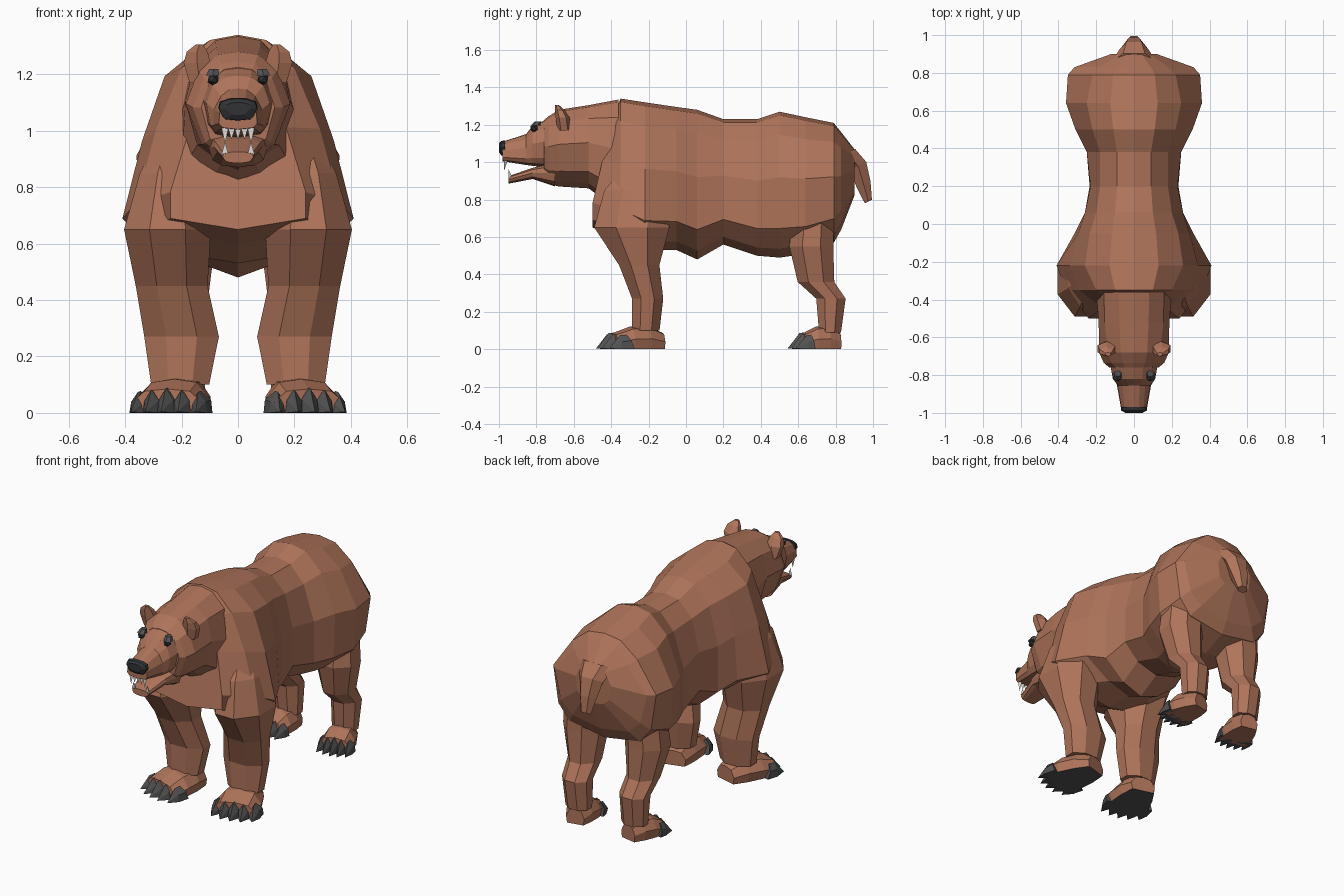
import bpy, bmesh, math
from mathutils import Vector


def material(name, rgb):
    m = bpy.data.materials.new(name)
    m.diffuse_color = (*rgb, 1)
    return m


FUR = material("brown fur", (0.43, 0.175, 0.103))
CLAW = material("claw grey", (0.085, 0.085, 0.085))
DARK = material("nose black", (0.03, 0.032, 0.035))
TOOTH = material("tooth ivory", (0.75, 0.74, 0.7))


def finish(name, bm, *mats):
    bmesh.ops.recalc_face_normals(bm, faces=bm.faces)
    me = bpy.data.meshes.new(name)
    bm.to_mesh(me)
    bm.free()
    for m in mats:
        me.materials.append(m)
    ob = bpy.data.objects.new(name, me)
    bpy.context.collection.objects.link(ob)
    return ob


def loft(name, rings, *mats, sole=False):
    """Skin closed rings of points; optionally give downward faces the second colour."""
    bm = bmesh.new()
    vs = [[bm.verts.new(p) for p in r] for r in rings]
    n = len(rings[0])
    for a, b in zip(vs, vs[1:]):
        for i in range(n):
            j = (i + 1) % n
            bm.faces.new((a[i], a[j], b[j], b[i]))
    bm.faces.new(vs[0])
    bm.faces.new(vs[-1])
    bmesh.ops.recalc_face_normals(bm, faces=bm.faces)
    if sole:
        for f in bm.faces:
            f.material_index = int(f.normal.z < -0.9)
    return finish(name, bm, *mats)


def section(y, zt, zb, wt, wm, wl, wb, lean=0):
    """Symmetric upright cross-section: top, bottom, and half widths going down."""
    h = zt - zb
    half = [(0, zt), (wt * 0.5, zt - h * 0.025), (wt, zt - h * 0.16), (wm, zt - h * 0.45),
            (wl, zt - h * 0.8), (wb, zb + h * 0.06), (0, zb)]
    pts = half + [(-x, z) for x, z in half[-2:0:-1]]
    return [Vector((x, y + lean * max(0, z - 0.82), z)) for x, z in pts]


def oval(z, cx, cy, rx, ry, s=1, n=8):
    ring = []
    for i in range(n):
        a = 2 * math.pi * (i + 0.5) / n
        ring.append(Vector((s * (cx + rx * 1.06 * math.cos(a)), cy + ry * 1.06 * math.sin(a), z)))
    return ring


# Torso with heavy shoulders, narrow waist and wide hips
loft("torso", [section(*r) for r in [
    (-0.50, 1.31, 0.65, 0.14, 0.17, 0.24, 0.24, 0.28),
    (-0.35, 1.34, 0.60, 0.20, 0.29, 0.36, 0.30),
    (-0.22, 1.32, 0.53, 0.26, 0.34, 0.41, 0.28),
    (-0.05, 1.295, 0.53, 0.235, 0.295, 0.315, 0.15),
    (0.06, 1.28, 0.48, 0.20, 0.26, 0.26, 0.13),
    (0.20, 1.23, 0.56, 0.18, 0.23, 0.235, 0.14),
    (0.38, 1.23, 0.50, 0.18, 0.25, 0.25, 0.14),
    (0.50, 1.27, 0.49, 0.22, 0.31, 0.30, 0.18),
    (0.64, 1.24, 0.51, 0.25, 0.36, 0.34, 0.24),
    (0.79, 1.21, 0.57, 0.22, 0.35, 0.315, 0.24),
    (0.83, 1.16, 0.64, 0.18, 0.315, 0.27, 0.19),
    (0.90, 1.07, 0.82, 0.08, 0.12, 0.11, 0.07)]], FUR)

# Neck and skull, ending in a cheek ruff
loft("neck_and_skull", [section(*r) for r in [
    (-0.36, 1.335, 0.74, 0.16, 0.20, 0.20, 0.12),
    (-0.52, 1.305, 0.86, 0.155, 0.187, 0.145, 0.06),
    (-0.68, 1.28, 0.87, 0.14, 0.185, 0.13, 0.05),
    (-0.735, 1.245, 0.885, 0.12, 0.16, 0.115, 0.05),
    (-0.76, 1.225, 0.91, 0.10, 0.13, 0.10, 0.05)]], FUR)

# Muzzle, open lower jaw and nose
loft("upper_muzzle", [section(*r) for r in [
    (-0.72, 1.24, 0.97, 0.10, 0.13, 0.11, 0.08),
    (-0.82, 1.195, 0.98, 0.09, 0.112, 0.10, 0.08),
    (-0.855, 1.15, 0.985, 0.06, 0.085, 0.09, 0.075),
    (-0.98, 1.11, 1.005, 0.05, 0.065, 0.068, 0.055)]], FUR)
loft("lower_jaw", [section(*r) for r in [
    (-0.70, 1.0, 0.87, 0.10, 0.105, 0.09, 0.06),
    (-0.82, 0.97, 0.91, 0.08, 0.085, 0.075, 0.05),
    (-0.95, 0.925, 0.885, 0.05, 0.055, 0.045, 0.03)]], FUR)
loft("nose", [section(*r) for r in [
    (-0.968, 1.117, 1.035, 0.064, 0.07, 0.056, 0.045),
    (-0.988, 1.113, 1.037, 0.06, 0.068, 0.054, 0.045),
    (-1.0, 1.10, 1.055, 0.04, 0.045, 0.03, 0.02)]], DARK)

# Short hanging tail
loft("tail", [[Vector((w * math.cos(a), y + d * math.sin(a), z + d * 0.5 * math.sin(a)))
               for a in [2 * math.pi * i / 6 for i in range(6)]]
              for y, z, w, d in [(0.86, 1.05, 0.115, 0.05), (0.92, 0.98, 0.08, 0.05),
                                 (0.95, 0.88, 0.055, 0.042), (0.975, 0.79, 0.035, 0.022)]], FUR)


def tooth(name, x, y, z, length, r):
    """Small three-sided spike; a negative length points down."""
    bm = bmesh.new()
    b = [bm.verts.new((x + dx * r, y + dy * r, z)) for dx, dy in ((-1, -0.6), (1, -0.6), (0, 1))]
    t = bm.verts.new((x, y - 0.6 * r, z + length))
    bm.faces.new(b)
    for i in range(3):
        bm.faces.new((b[i], b[(i + 1) % 3], t))
    finish(name, bm, TOOTH)


for i in range(5):
    tooth("upper_tooth", -0.046 + 0.023 * i, -0.965, 1.01, -0.055 if i in (0, 4) else -0.042, 0.0125)


def paw(name, x, y, turn, s, scale, width, dark_sole, reach):
    """Foot turned outward, with a fan of five ridged claws."""
    c, k = math.cos(turn), math.sin(turn)

    def place(u, w, z):
        return Vector((s * (x + u * k + w * c), y - u * c + w * k, z))

    rings = []
    for u, w, h in [(0, 0.55, 0.09), (0.08, 0.8, 0.125), (0.17, 0.95, 0.12), (0.26, 0.95, 0.085)]:
        w *= width
        rings.append([place(u * scale, a * w, b * h) for a, b in
                      [(-0.9, 0), (-1, 0.45), (-0.65, 0.9), (0, 1), (0.65, 0.9), (1, 0.45), (0.9, 0)]])
    loft(name, rings, FUR, CLAW, sole=dark_sole)
    bm = bmesh.new()
    for i in range(5):
        t = (i - 2) / 2
        w, r, u = t * width * 0.82, width * 0.24, (0.265 - 0.03 * t * t) * scale
        h = 0.09 - 0.012 * abs(t)
        back = [place(u - reach, w - r, 0), place(u - reach * 0.7, w - r, h * 0.6),
                place(u - reach * 0.4, w, h), place(u - reach * 0.7, w + r, h * 0.6),
                place(u - reach, w + r, 0)]
        front = [place(u + 0.01, w - r, 0), place(u + 0.01, w - r * 0.8, h * 0.5),
                 place(u + 0.015, w, h * 0.95), place(u + 0.01, w + r * 0.8, h * 0.5),
                 place(u + 0.01, w + r, 0)]
        b = [bm.verts.new(p) for p in back]
        f = [bm.verts.new(p) for p in front]
        tip = bm.verts.new(place(u + 0.075, w * 1.08, 0.004))
        bm.faces.new(b)
        for j in range(5):
            m = (j + 1) % 5
            bm.faces.new((b[j], b[m], f[m], f[j]))
            bm.faces.new((f[j], f[m], tip))
    finish(name + "_claws", bm, CLAW)


for side, s in (("left", -1), ("right", 1)):
    # Legs, widening into shoulder and thigh
    loft(side + "_front_leg", [oval(*r, s) for r in [
        (1.0, 0.22, -0.23, 0.05, 0.08), (0.85, 0.24, -0.27, 0.11, 0.17),
        (0.65, 0.25, -0.29, 0.157, 0.205), (0.45, 0.235, -0.25, 0.13, 0.11),
        (0.27, 0.20, -0.205, 0.135, 0.085), (0.10, 0.205, -0.215, 0.105, 0.075)]], FUR)
    loft(side + "_rear_leg", [oval(*r, s) for r in [
        (0.85, 0.19, 0.69, 0.12, 0.10), (0.55, 0.21, 0.67, 0.125, 0.12),
        (0.36, 0.20, 0.695, 0.09, 0.10), (0.27, 0.195, 0.775, 0.085, 0.08),
        (0.09, 0.19, 0.77, 0.075, 0.06)]], FUR)
    paw(side + "_front_paw", 0.178, -0.13, 0.27, s, 1.06, 0.135, True, 0.06)
    paw(side + "_rear_paw", 0.18, 0.82, 0.2, s, 0.77, 0.10, False, 0.03)

    # Ear: flattened leaf leaning outward
    loft(side + "_ear", [oval(*r, s, 6) for r in [
        (1.17, 0.135, -0.65, 0.04, 0.035), (1.24, 0.145, -0.66, 0.052, 0.035),
        (1.28, 0.145, -0.675, 0.04, 0.024), (1.305, 0.137, -0.69, 0.015, 0.01)]], FUR)

    # Eye under a heavy brow
    bm = bmesh.new()
    bmesh.ops.create_icosphere(bm, subdivisions=1, radius=0.022)
    bmesh.ops.translate(bm, verts=bm.verts, vec=(s * 0.088, -0.812, 1.182))
    finish(side + "_eye", bm, DARK)
    loft(side + "_brow", [oval(*r, s, 6) for r in [
        (1.195, 0.09, -0.805, 0.026, 0.024), (1.218, 0.086, -0.792, 0.018, 0.016)]], CLAW)

    # Lower fang
    tooth(side + "_lower_fang", s * 0.046, -0.94, 0.915, 0.045, 0.013)
